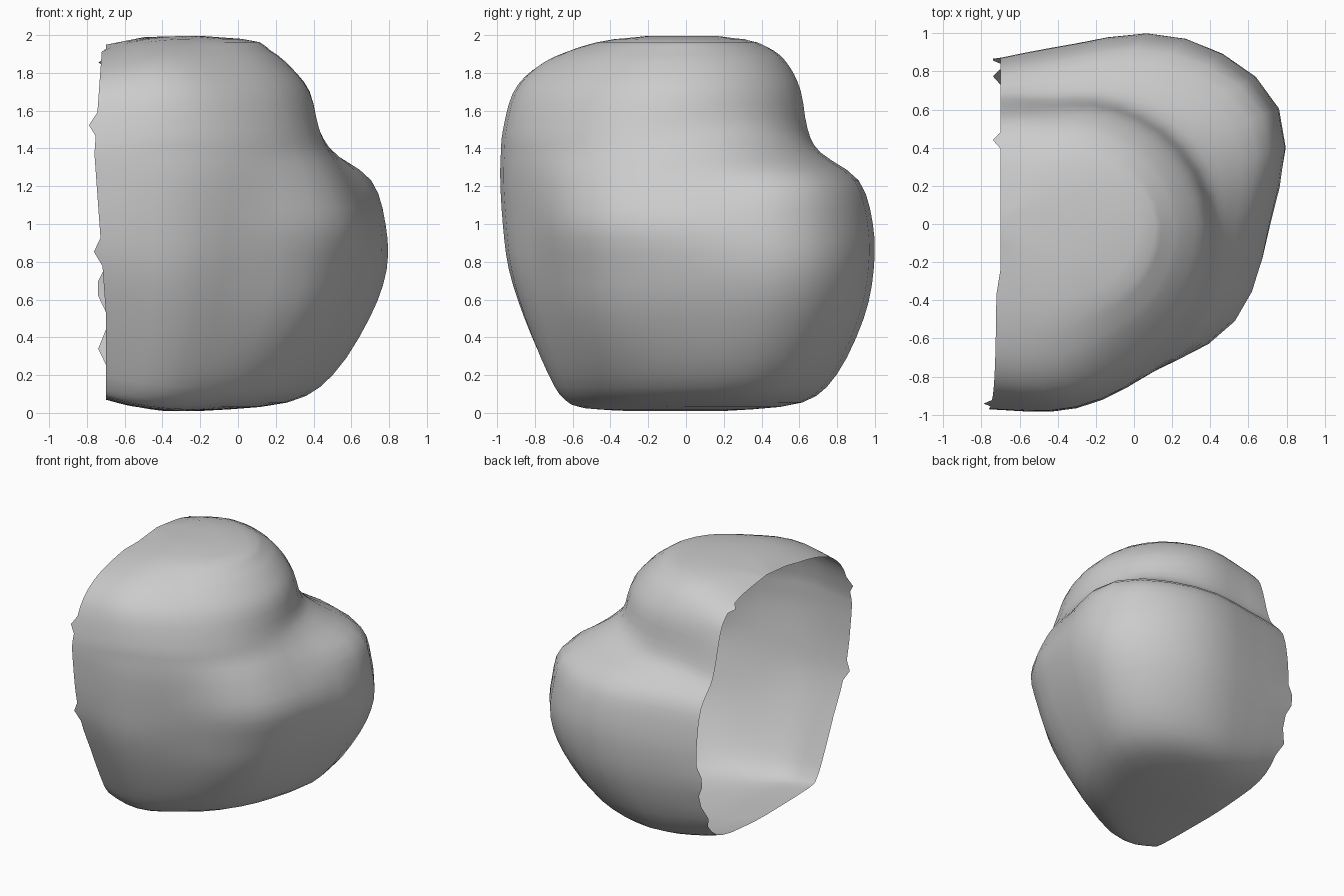
import bpy, bmesh, math, random

if "Cube" in bpy.data.objects:
    bpy.data.objects.remove(bpy.data.objects["Cube"])

random.seed(11)
STEPS = 3          # smooth subdivisions between control sections
AXIS_X = -0.70     # plane of the open side

# Horizontal sections: height, then radii from front (-90 deg) round to back (+90 deg)
SECTIONS = [
    (0.01, 0.52, 0.54, 0.52, 0.50, 0.50, 0.48, 0.36, 0.25, 0.22),
    (0.055, 0.62, 0.69, 0.73, 0.82, 0.91, 1.01, 0.85, 0.63, 0.55),
    (0.20, 0.70, 0.79, 0.86, 1.00, 1.12, 1.27, 1.09, 0.83, 0.73),
    (0.50, 0.83, 0.92, 0.99, 1.19, 1.30, 1.48, 1.29, 0.97, 0.84),
    (0.76, 0.92, 1.00, 1.06, 1.28, 1.39, 1.575, 1.365, 1.02, 0.87),
    (1.00, 0.96, 1.03, 1.10, 1.33, 1.41, 1.56, 1.36, 1.01, 0.86),
    (1.23, 0.97, 1.045, 1.11, 1.26, 1.31, 1.49, 1.26, 0.94, 0.81),
    (1.38, 0.97, 1.04, 1.10, 1.18, 1.20, 1.23, 0.98, 0.75, 0.69),
    (1.50, 0.955, 1.03, 1.08, 1.14, 1.13, 1.06, 0.88, 0.69, 0.64),
    (1.70, 0.90, 0.975, 1.01, 1.07, 1.08, 0.99, 0.83, 0.65, 0.59),
    (1.83, 0.80, 0.86, 0.89, 0.96, 0.98, 0.90, 0.75, 0.59, 0.54),
    (1.92, 0.63, 0.69, 0.75, 0.84, 0.87, 0.79, 0.64, 0.49, 0.44),
    (1.98, 0.37, 0.45, 0.54, 0.67, 0.72, 0.62, 0.45, 0.32, 0.28),
]
BOTTOM, TOP = (0.0,) + (0.0,) * 9, (2.02,) + (0.0,) * 9


def smooth_rows(rows):
    """Catmull-Rom interpolation between consecutive rows."""
    out, last = [], len(rows) - 1
    for i in range(last):
        quad = [rows[max(0, min(last, i + k))] for k in (-1, 0, 1, 2)]
        for s in range(STEPS):
            t = s / STEPS
            out.append([0.5 * (2 * b + (c - a) * t + (2 * a - 5 * b + 4 * c - d) * t * t
                               + (3 * b - a - 3 * c + d) * t ** 3)
                        for a, b, c, d in zip(*quad)])
    return out + [list(rows[-1])]


def transpose(rows):
    return [list(r) for r in zip(*rows)]


# Refine the sections along the height and around the arc
fine = smooth_rows([BOTTOM] + SECTIONS + [TOP])
heights = [row[0] for row in fine]
radii = transpose(smooth_rows(transpose([row[1:] for row in fine])))

bm = bmesh.new()
grid = []
for z, row in zip(heights, radii):
    n = len(row) - 1
    ring = []
    for j, r in enumerate(row):
        a = math.radians(-90 + 180 * j / n)
        x, y = AXIS_X + max(r, 0) * math.cos(a), max(r, 0) * math.sin(a)
        # torn edge of the open side
        if j in (0, n) and r > 0.3:
            x -= 0.06 * max(0, 1 - abs(z - 1.4) / 0.9) if j == 0 else 0
            if random.random() < 0.06:
                x -= 0.04
        # top and bottom close in slightly towards the open side
        t = max(0, min(1, (-0.25 - x) / 0.45))
        ring.append(bm.verts.new((x, y, 1 + (z - 1) * (1 - 0.07 * t * t))))
    grid.append(ring)

for lower, upper in zip(grid, grid[1:]):
    for j in range(len(lower) - 1):
        bm.faces.new((lower[j], lower[j + 1], upper[j + 1], upper[j]))

bmesh.ops.remove_doubles(bm, verts=bm.verts, dist=0.0005)
bmesh.ops.recalc_face_normals(bm, faces=bm.faces)
if sum(f.normal.x * f.calc_area() for f in bm.faces) < 0:
    bmesh.ops.reverse_faces(bm, faces=bm.faces)
for f in bm.faces:
    f.smooth = True

mesh = bpy.data.meshes.new("open_shell")
bm.to_mesh(mesh)
bm.free()
shell = bpy.data.objects.new("open_shell", mesh)
bpy.context.collection.objects.link(shell)
